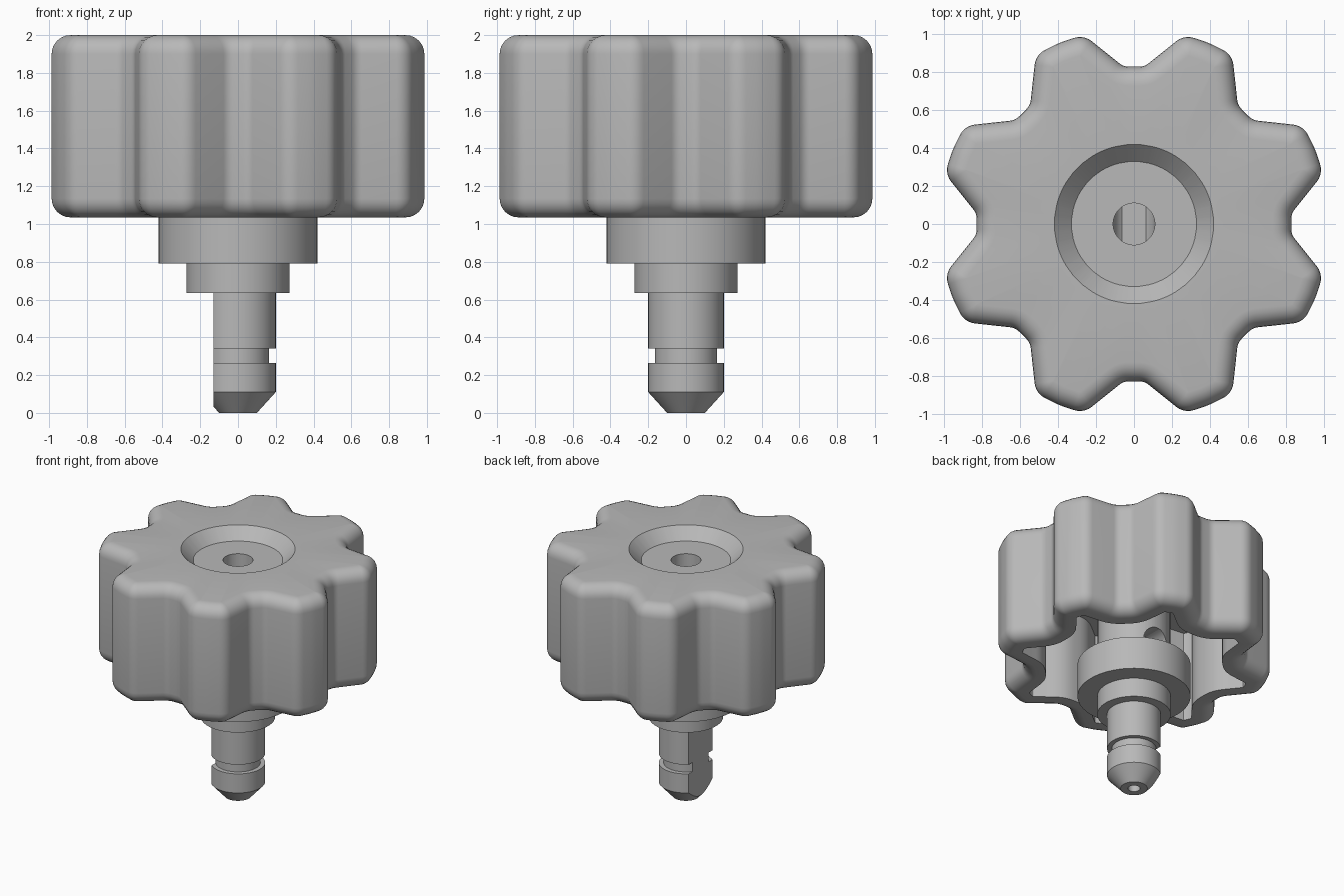
import bpy, bmesh, math
from math import sin, cos, pi, radians
from mathutils import Vector, Matrix

cube = bpy.data.objects.get("Cube")
if cube:
    bpy.data.objects.remove(cube, do_unlink=True)

grey = bpy.data.materials.new("plain grey")
grey.use_nodes = True
colour = (0.48, 0.48, 0.48, 1)
grey.diffuse_color = colour
grey.node_tree.nodes["Principled BSDF"].inputs["Base Color"].default_value = colour


def finish(name, bm, smooth=True):
    bmesh.ops.remove_doubles(bm, verts=bm.verts, dist=1e-5)
    bmesh.ops.recalc_face_normals(bm, faces=bm.faces)
    mesh = bpy.data.meshes.new(name)
    bm.to_mesh(mesh)
    bm.free()
    obj = bpy.data.objects.new(name, mesh)
    bpy.context.collection.objects.link(obj)
    mesh.materials.append(grey)
    if smooth:
        smooth_shade(obj)
    return obj


def activate(obj):
    bpy.ops.object.select_all(action='DESELECT')
    obj.select_set(True)
    bpy.context.view_layer.objects.active = obj


def smooth_shade(obj):
    activate(obj)
    bpy.ops.object.shade_smooth_by_angle(angle=radians(30))


def loft(bm, rings, closed=False):
    """Join rings of equal point count with quads."""
    loops = [[bm.verts.new(p) for p in ring] for ring in rings]
    pairs = list(zip(loops, loops[1:]))
    if closed:
        pairs.append((loops[-1], loops[0]))
    for a, b in pairs:
        for i in range(len(a)):
            j = (i + 1) % len(a)
            bm.faces.new((a[i], a[j], b[j], b[i]))
    return loops


def lathe(name, profile, sides=64):
    """Turned solid; profile runs from the bottom axis to the top axis."""
    bm = bmesh.new()
    loops = loft(bm, [[(r * cos(2 * pi * i / sides), r * sin(2 * pi * i / sides), z)
                       for i in range(sides)] for r, z in profile])
    bm.faces.new(loops[0])
    bm.faces.new(loops[-1])
    return finish(name, bm)


def cut(obj, cutter):
    cutter.hide_render = True
    mod = obj.modifiers.new("cut", 'BOOLEAN')
    mod.operation = 'DIFFERENCE'
    mod.solver = 'EXACT'
    mod.object = cutter
    activate(obj)
    bpy.ops.object.modifier_apply(modifier=mod.name)
    bpy.data.objects.remove(cutter, do_unlink=True)
    smooth_shade(obj)


# Grip outline: eight lobes, each corner as (radius, angle, signed fillet)
LOBES, STEPS = 8, 5
sector = [(0.832, -3.8, -0.08), (0.832, 3.8, -0.08), (1.034, 14.9, 0.1),
          (1.034, 22.5, 0.4), (1.034, 30.1, 0.1)]
corners = [(Vector((r * cos(radians(a + 45 * k)), r * sin(radians(a + 45 * k)))), f)
           for k in range(LOBES) for r, a, f in sector]


def outline(inset, z):
    """Grip outline with filleted corners, moved inwards by inset."""
    pts = []
    for i, (p, fillet) in enumerate(corners):
        before = (p - corners[i - 1][0]).normalized()
        after = (corners[(i + 1) % len(corners)][0] - p).normalized()
        n0, n1 = Vector((before.y, -before.x)), Vector((after.y, -after.x))
        radius = fillet - inset
        if fillet > 0:
            radius = max(radius, 0.004)
        centre = p - (inset + radius) * (n0 + n1) / (1 + n0.dot(n1))
        for s in range(STEPS + 1):
            q = centre + radius * n0.slerp(n1, s / STEPS)
            pts.append((q.x, q.y, z))
    return pts


angles = [math.atan2(y, x) for x, y, _ in outline(0, 0)]


def circle(r, z):
    return [(r * cos(a), r * sin(a), z) for a in angles]


# Grip: cavity, rim, rounded outer wall, top and conical recess in one loft
BOTTOM, TOP, ROUND, WALL, CEILING, FLOOR = 1.035, 2.0, 0.1, 0.17, 1.78, 1.91
arc = [i * pi / 12 for i in range(7)]
rings = [circle(0.11, CEILING), outline(WALL, CEILING), outline(WALL, BOTTOM)]
rings += [outline(ROUND * (1 - sin(t)), BOTTOM + ROUND * (1 - cos(t))) for t in arc]
rings += [outline(ROUND * (1 - cos(t)), TOP - ROUND * (1 - sin(t))) for t in arc]
rings += [circle(0.42, TOP), circle(0.33, FLOOR), circle(0.11, FLOOR)]
bm = bmesh.new()
loft(bm, rings, closed=True)
finish("grip", bm)

# Column inside the grip, with an axial bore and a cross hole
column = lathe("column", [(0, 1.0), (0.27, 1.0), (0.27, 1.8), (0.11, 1.8),
                          (0.11, 1.15), (0, 1.15)])
bm = bmesh.new()
bmesh.ops.create_cone(bm, cap_ends=True, segments=32, radius1=0.11, radius2=0.11, depth=0.62,
                      matrix=Matrix.Translation((0, 0.19, 1.15)) @ Matrix.Rotation(pi / 2, 4, 'X'))
cut(column, finish("cross_hole_cutter", bm, False))

# Stepped flange below the grip
lathe("flange", [(0, 0.635), (0.273, 0.635), (0.273, 0.79), (0.42, 0.79),
                 (0.42, 1.06), (0, 1.06)])

# Shaft with retaining groove, chamfered tip and centre hole
shaft = lathe("shaft", [(0, 0.12), (0.045, 0.08), (0.045, 0), (0.1, 0), (0.2, 0.11),
                        (0.2, 0.265), (0.165, 0.265), (0.165, 0.34), (0.2, 0.34),
                        (0.2, 0.66), (0, 0.66)])
bm = bmesh.new()
bmesh.ops.create_cube(bm, size=1, matrix=Matrix.Translation((-0.63, 0, 0.4)))
cut(shaft, finish("flat_cutter", bm, False))
